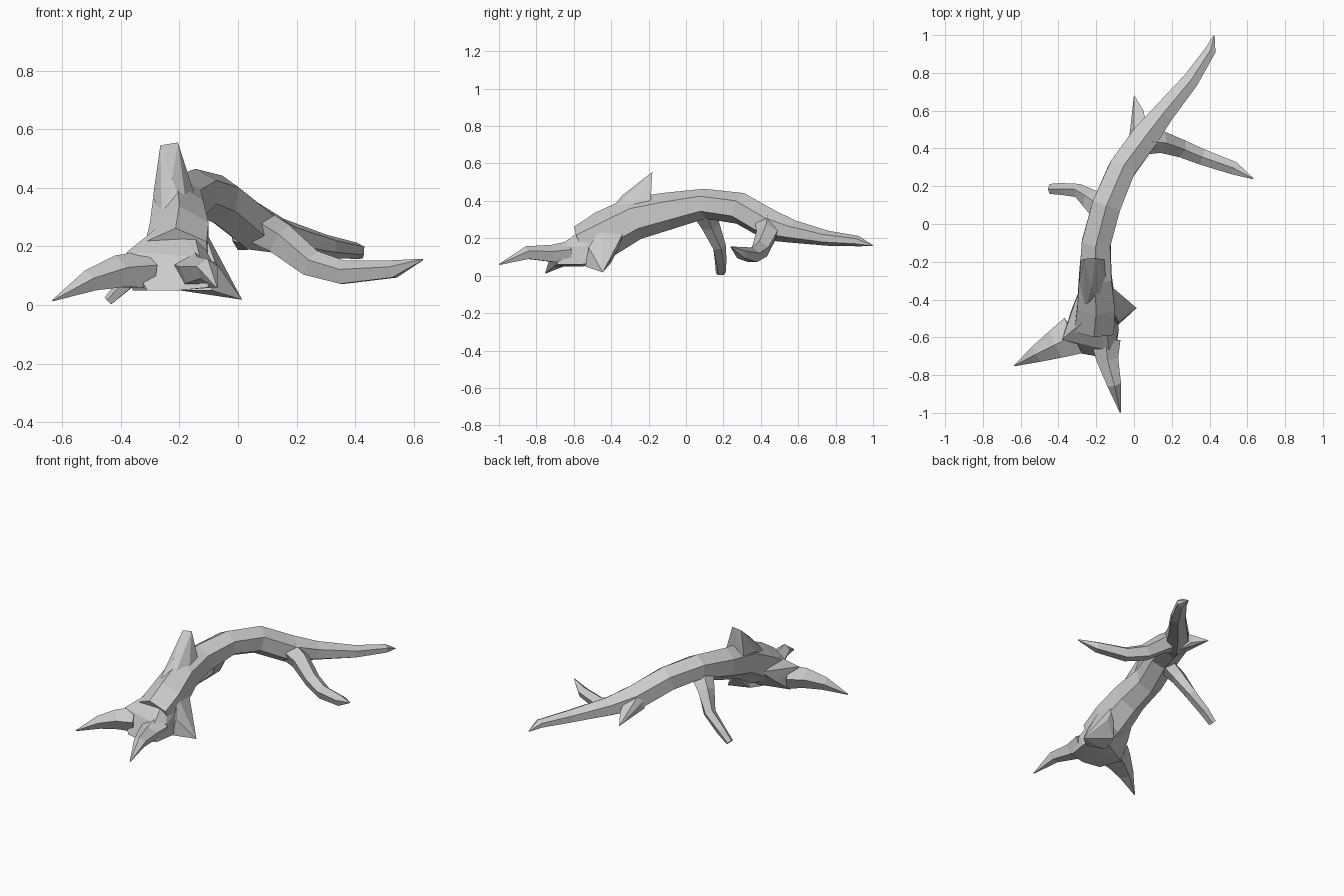
import bpy, bmesh, math
from mathutils import Vector


def limb(name, path, sides=6, phase=90):
    """Faceted tube through (x, y, z, half width, half height) stations."""
    bm = bmesh.new()
    pts = [Vector(p[:3]) for p in path]
    rings = []
    for i, p in enumerate(path):
        t = (pts[min(i + 1, len(pts) - 1)] - pts[max(i - 1, 0)]).normalized()
        side = t.cross(Vector((0, 0, 1))).normalized()
        up = side.cross(t)
        ring = []
        for k in range(sides):
            a = math.radians(phase + 360 * k / sides)
            ring.append(bm.verts.new(pts[i] + side * p[3] * 1.1 * math.cos(a) + up * p[4] * math.sin(a)))
        rings.append(ring)
    for r, s in zip(rings, rings[1:]):
        for k in range(sides):
            j = (k + 1) % sides
            bm.faces.new((r[k], r[j], s[j], s[k]))
    bm.faces.new(rings[0])
    bm.faces.new(rings[-1])
    finish(name, bm)


def finish(name, bm):
    bmesh.ops.recalc_face_normals(bm, faces=bm.faces)
    me = bpy.data.meshes.new(name)
    bm.to_mesh(me)
    bm.free()
    bpy.context.collection.objects.link(bpy.data.objects.new(name, me))


def web(name, points):
    """Angular hull that webs the roots or a broken stub into the trunk."""
    bm = bmesh.new()
    for p in points:
        bm.verts.new(p)
    res = bmesh.ops.convex_hull(bm, input=bm.verts)
    bmesh.ops.delete(bm, geom=list({v for v in res["geom_interior"] if isinstance(v, bmesh.types.BMVert)}), context='VERTS')
    finish(name, bm)


# Arched trunk tapering to its far tip
limb("trunk", [
    (-.21, -.56, .17, .11, .10), (-.20, -.43, .225, .105, .125),
    (-.205, -.28, .305, .09, .115), (-.20, -.10, .345, .08, .10),
    (-.145, .10, .385, .08, .08), (-.065, .29, .36, .075, .085),
    (.05, .45, .27, .075, .085), (.15, .58, .235, .06, .06),
    (.30, .76, .20, .045, .04), (.405, .92, .185, .03, .028),
    (.424, .998, .161, .003, .003)])

# Flared foot of the trunk
web("root_flare", [
    (-.38, -.61, .18), (-.31, -.68, .05), (-.36, -.55, .05), (-.33, -.45, .13),
    (-.20, -.70, .05), (-.10, -.69, .06), (-.13, -.67, .165), (-.09, -.60, .15),
    (-.08, -.56, .06), (-.10, -.42, .08), (-.12, -.36, .20), (-.25, -.50, .285),
    (-.16, -.50, .285), (-.29, -.35, .22)])

# Splayed roots
limb("left_root", [
    (-.32, -.59, .115, .10, .07), (-.41, -.635, .11, .075, .06),
    (-.51, -.685, .08, .045, .04), (-.633, -.75, .015, .003, .003)], 5)
limb("front_root", [
    (-.15, -.62, .12, .075, .065), (-.14, -.72, .115, .055, .05),
    (-.105, -.85, .12, .035, .038), (-.072, -.998, .06, .003, .003)], 5)
web("right_root", [
    (.014, -.445, .018), (-.10, -.36, .15), (-.12, -.33, .24), (-.09, -.54, .05),
    (-.08, -.52, .15), (-.12, -.45, .27), (-.18, -.40, .07), (-.2, -.5, .05)])

# Broken spur rising from the back of the trunk
web("upper_spur", [
    (-.265, -.185, .545), (-.205, -.18, .555), (-.26, -.20, .53), (-.21, -.20, .53),
    (-.29, -.30, .37), (-.14, -.30, .35), (-.28, -.19, .38), (-.15, -.19, .38),
    (-.26, -.46, .29), (-.17, -.46, .29), (-.225, -.34, .43)])

# Side branches and the small rear stub
limb("left_branch", [
    (-.17, .09, .35, .07, .05), (-.23, .13, .27, .05, .045),
    (-.29, .175, .16, .035, .035), (-.38, .185, .075, .03, .028),
    (-.443, .186, .013, .025, .018)], 5)
limb("right_branch", [
    (.04, .44, .28, .07, .07), (.14, .435, .225, .055, .06),
    (.25, .40, .14, .045, .05), (.36, .355, .108, .04, .044),
    (.53, .295, .12, .033, .033), (.63, .24, .155, .003, .003)], 5)
web("rear_stub", [
    (0, .683, .187), (-.025, .46, .28), (-.02, .45, .22), (.05, .60, .24),
    (.05, .58, .20), (.06, .48, .19), (.07, .50, .30), (0, .46, .33)])
